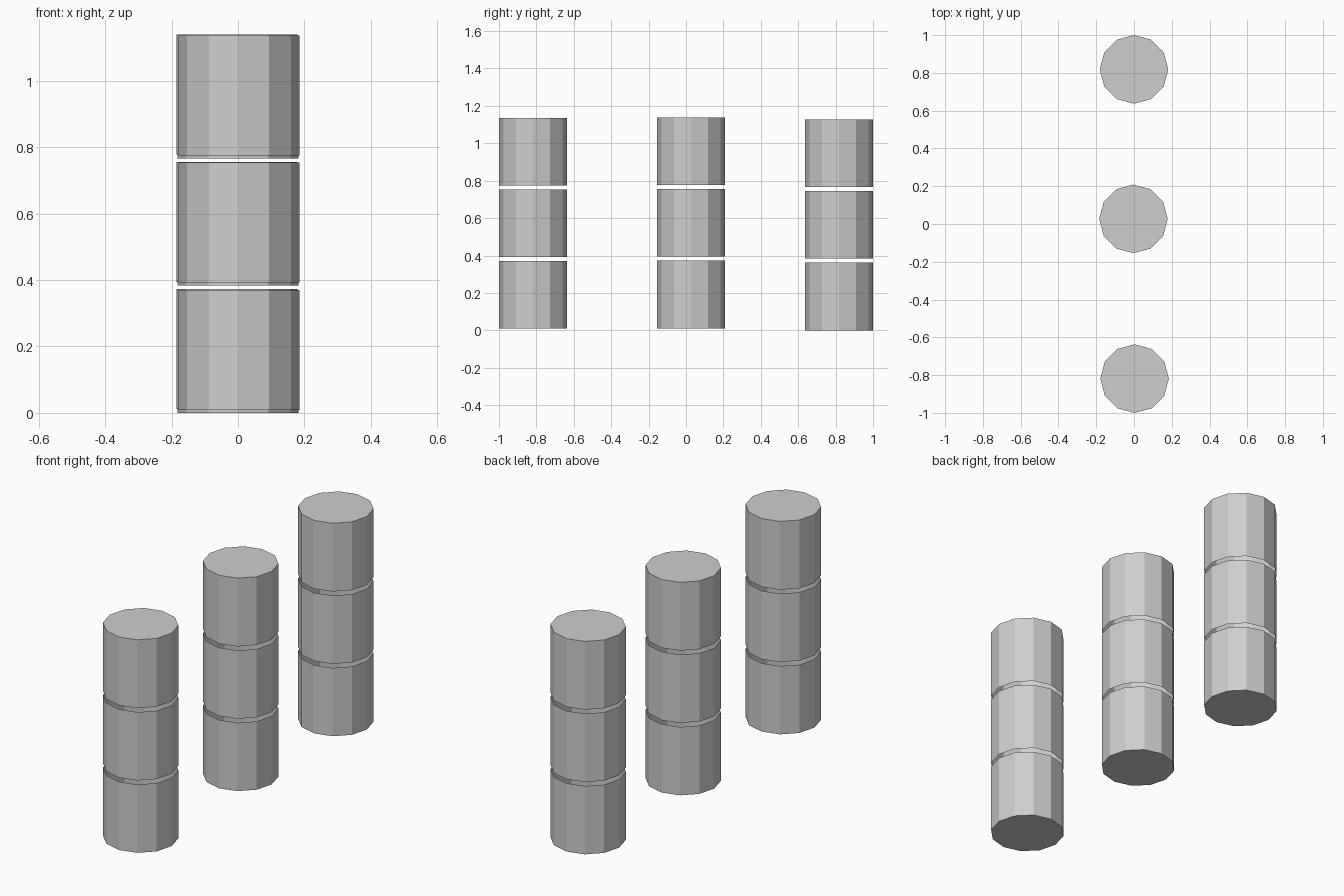
import bpy
import bmesh
from mathutils import Matrix

if "Cube" in bpy.data.objects:
    bpy.data.objects.remove(bpy.data.objects["Cube"])

RADIUS = 0.1815      # twelve-sided columns
HEIGHT = 0.3615      # height of one drum
GAP = 0.0215         # open slot between drums

grey = bpy.data.materials.new("light grey")
grey.diffuse_color = (0.62, 0.62, 0.62, 1.0)
grey.use_nodes = True
grey.node_tree.nodes["Principled BSDF"].inputs["Base Color"].default_value = grey.diffuse_color


def drum(name, x, y, z, cap_bottom, cap_top):
    """Twelve-sided shell, closed only at the outer ends of the column."""
    bm = bmesh.new()
    bmesh.ops.create_cone(bm, cap_ends=True, segments=12,
                          radius1=RADIUS, radius2=RADIUS, depth=HEIGHT,
                          matrix=Matrix.Translation((0, 0, HEIGHT / 2)))
    bm.normal_update()
    open_ends = [f for f in bm.faces
                 if (f.normal.z > 0.5 and not cap_top)
                 or (f.normal.z < -0.5 and not cap_bottom)]
    bmesh.ops.delete(bm, geom=open_ends, context='FACES_ONLY')
    mesh = bpy.data.meshes.new(name)
    bm.to_mesh(mesh)
    bm.free()
    mesh.materials.append(grey)
    obj = bpy.data.objects.new(name, mesh)
    obj.location = (x, y, z)
    bpy.context.collection.objects.link(obj)


# Three columns in a row, each slightly off line and level
columns = {
    "front_column": (0.003, -0.8185, 0.009),
    "middle_column": (-0.003, 0.027, 0.011),
    "back_column": (0.0, 0.8185, 0.0),
}

# Each column is a stack of three drums
for name, (x, y, z) in columns.items():
    for i, part in enumerate(("lower", "centre", "upper")):
        drum(f"{name}_{part}_drum", x, y, z + i * (HEIGHT + GAP),
             cap_bottom=(i == 0), cap_top=(i == 2))
